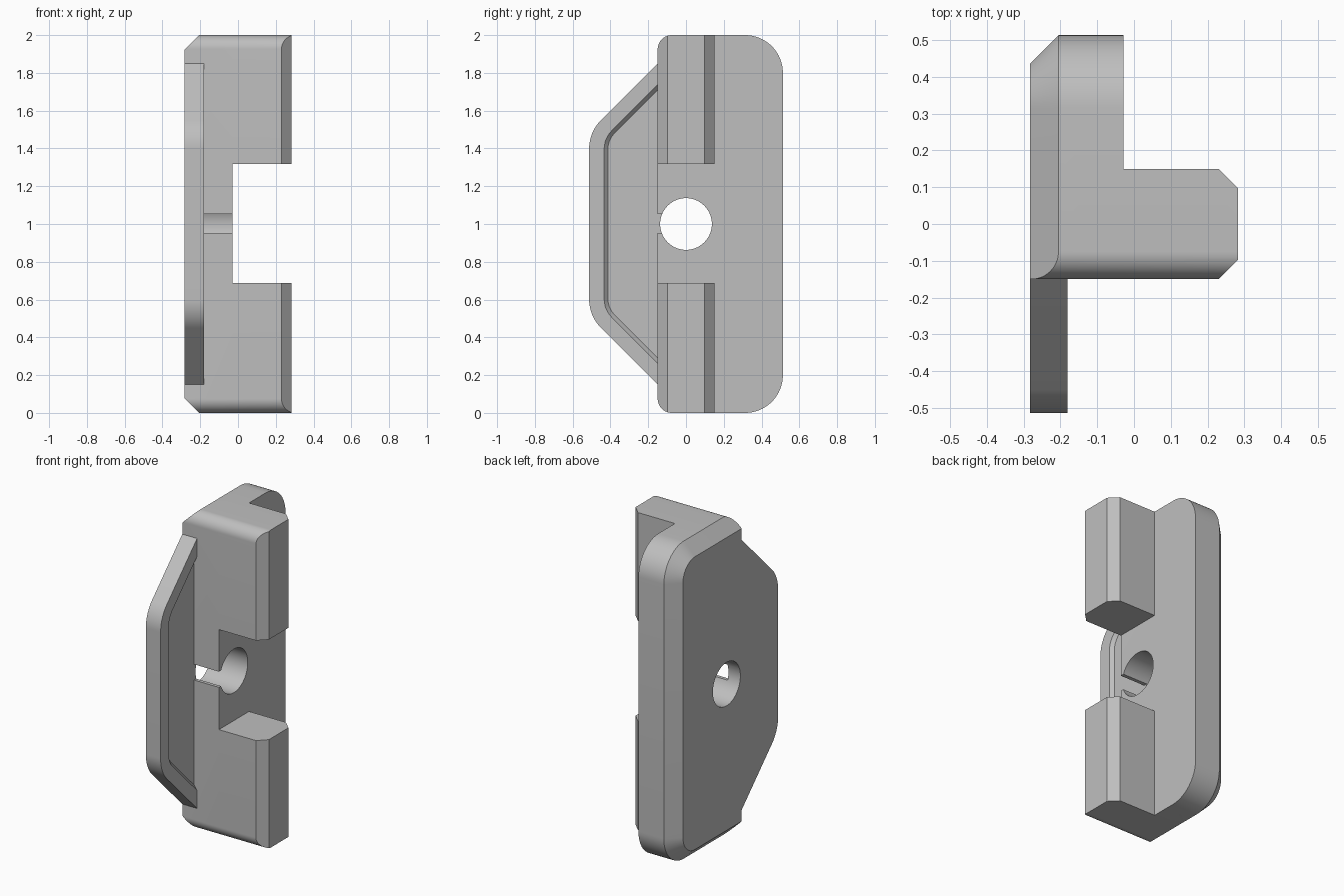
import bpy
import bmesh
import math
from mathutils import Vector

cube = bpy.data.objects.get("Cube")
if cube:
    bpy.data.objects.remove(cube, do_unlink=True)

grey = bpy.data.materials.new("plain grey")
grey.use_nodes = True
COLOUR = (0.52, 0.52, 0.52, 1)
grey.diffuse_color = COLOUR
grey.node_tree.nodes["Principled BSDF"].inputs["Base Color"].default_value = COLOUR

# Main dimensions
LEFT, RIGHT, PLATE = -0.283, 0.283, -0.028
FRONT, BACK, TOP = -0.15, 0.513, 2.0
BEVEL = 0.078


def rounded(corners, steps=16):
    """Outline from (u, v, radius) corners, each replaced by an arc."""
    out = []
    for i, (u, v, r) in enumerate(corners):
        p = Vector((u, v))
        if r <= 0:
            out.append(p)
            continue
        a = (Vector(corners[i - 1][:2]) - p).normalized()
        b = (Vector(corners[(i + 1) % len(corners)][:2]) - p).normalized()
        half = a.angle(b) / 2
        centre = p + (a + b).normalized() * (r / math.sin(half))
        start = p + a * (r / math.tan(half)) - centre
        end = p + b * (r / math.tan(half)) - centre
        sweep = start.angle_signed(end)
        for k in range(steps + 1):
            t = -sweep * k / steps
            c, s = math.cos(t), math.sin(t)
            out.append(centre + Vector((c * start.x - s * start.y,
                                        s * start.x + c * start.y)))
    return out


def loft(name, rings, axis="x"):
    """Solid through matching outlines at successive positions on an axis."""
    bm = bmesh.new()
    loops = []
    for w, pts in rings:
        loops.append([bm.verts.new((w, u, v) if axis == "x" else (u, v, w))
                      for u, v in pts])
    for lo, hi in zip(loops, loops[1:]):
        for i in range(len(lo)):
            bm.faces.new((lo[i - 1], lo[i], hi[i], hi[i - 1]))
    bm.faces.new(loops[0])
    bm.faces.new(loops[-1])
    bmesh.ops.recalc_face_normals(bm, faces=bm.faces)
    mesh = bpy.data.meshes.new(name)
    bm.to_mesh(mesh)
    bm.free()
    mesh.materials.append(grey)
    obj = bpy.data.objects.new(name, mesh)
    bpy.context.collection.objects.link(obj)
    return obj


def box(name, x, y, z):
    pts = [(y[0], z[0]), (y[1], z[0]), (y[1], z[1]), (y[0], z[1])]
    return loft(name, [(x[0], pts), (x[1], pts)])


def combine(obj, other, operation):
    """Apply a boolean and discard the helper."""
    mod = obj.modifiers.new("combine", "BOOLEAN")
    mod.operation, mod.solver, mod.object = operation, "EXACT", other
    bpy.context.view_layer.objects.active = obj
    bpy.ops.object.modifier_apply(modifier=mod.name)
    bpy.data.objects.remove(other, do_unlink=True)


def finish(obj):
    bpy.ops.object.select_all(action="DESELECT")
    obj.select_set(True)
    bpy.context.view_layer.objects.active = obj
    bpy.ops.object.shade_smooth_by_angle(angle=math.radians(25))


# Plate with a bevelled outer rim, open past the front for later trimming
def plate_outline(inset):
    r = 0.2 - inset
    return rounded([(-0.4, inset, 0), (BACK - inset, inset, r),
                    (BACK - inset, TOP - inset, r), (-0.4, TOP - inset, 0)])


body = loft("body", [(LEFT, plate_outline(BEVEL)),
                     (LEFT + BEVEL, plate_outline(0)),
                     (PLATE, plate_outline(0))])

# Guide rail with bevelled long edges
c = 0.053
rail = [(-0.15, FRONT), (RIGHT - c, FRONT), (RIGHT, FRONT + c),
        (RIGHT, -FRONT - c), (RIGHT - c, -FRONT), (-0.15, -FRONT)]
combine(body, loft("rail", [(0, rail), (TOP, rail)], "z"), "UNION")

# Trim the front flat, with rounded upper and lower front edges
trim = rounded([(FRONT, 0, 0.075), (0.8, 0, 0), (0.8, TOP, 0), (FRONT, TOP, 0.075)])
combine(body, loft("trim", [(-0.5, trim), (0.5, trim)]), "INTERSECT")

# Gap in the rail, pivot hole and wire slot
combine(body, box("gap", (PLATE, 0.5), (-0.3, 0.3), (0.687, 1.317)), "DIFFERENCE")
hole = [(0.137 * math.cos(math.tau * i / 64), 1 + 0.137 * math.sin(math.tau * i / 64))
        for i in range(64)]
combine(body, loft("hole", [(-0.5, hole), (0.5, hole)]), "DIFFERENCE")
combine(body, box("slot", (-0.2, 0.1), (-0.3, -0.05), (0.953, 1.052)), "DIFFERENCE")
finish(body)


# Finger flange with a shallow recess inside its rim
def flange_outline(inset, end):
    y = -BACK + inset
    r = 0.217 - inset
    slope = inset * math.sqrt(2)
    reach = 0.85 + end - FRONT - slope
    knee = 0.85 - slope - (FRONT - y)
    return rounded([(end, 1 - reach, 0), (end, 1 + reach, 0),
                    (y, 1 + knee, r), (y, 1 - knee, r)])


flange = loft("flange", [(LEFT, flange_outline(0, FRONT)),
                         (-0.18, flange_outline(0, FRONT))])
recess = loft("recess", [(-0.2, flange_outline(0.1, 0)),
                         (-0.18, flange_outline(0.08, 0)),
                         (-0.1, flange_outline(0.08, 0))])
combine(flange, recess, "DIFFERENCE")
finish(flange)
